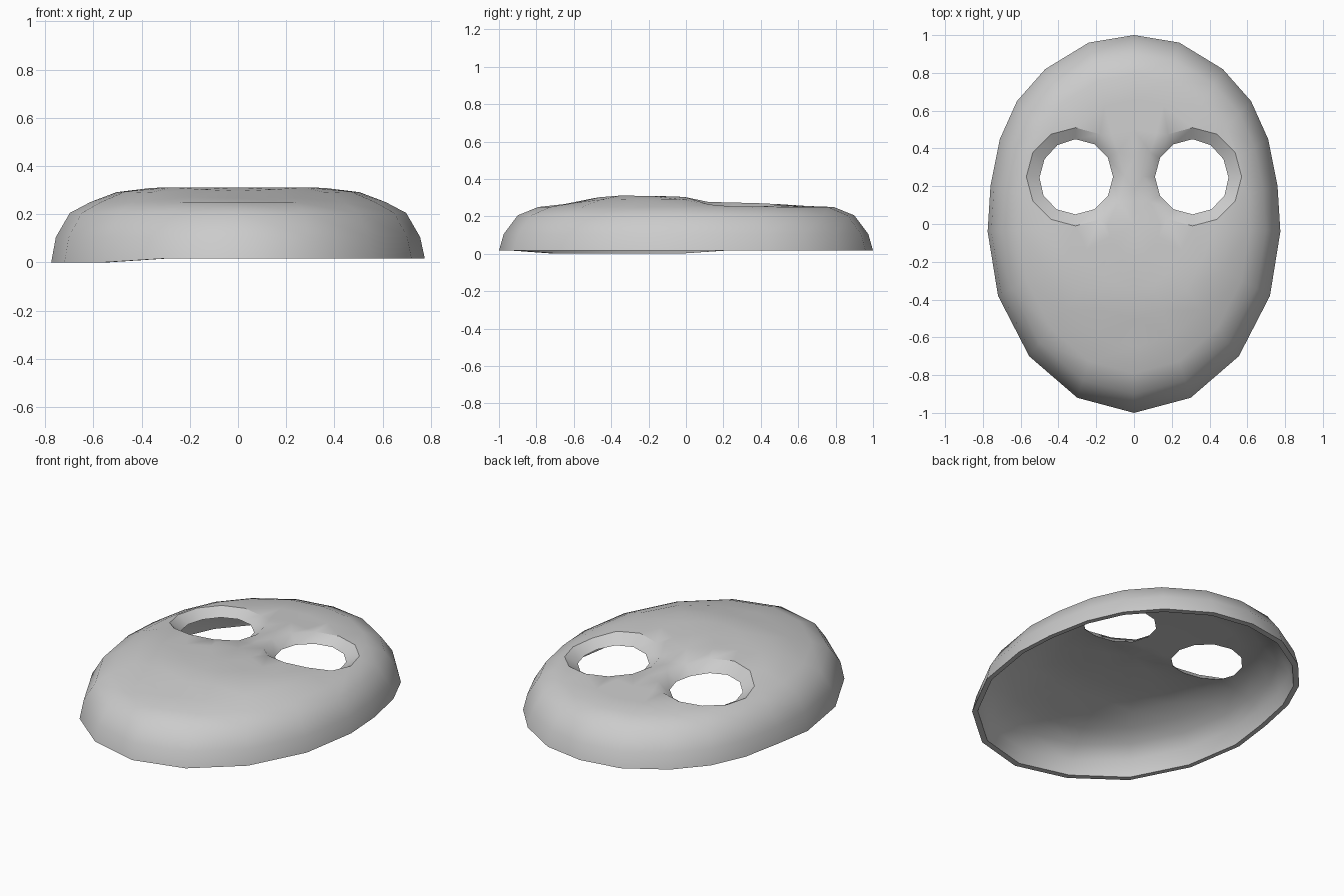
import bpy, bmesh, math
from mathutils import Vector
from mathutils.geometry import delaunay_2d_cdt

if "Cube" in bpy.data.objects:
    bpy.data.objects.remove(bpy.data.objects["Cube"])

# Mask outline: right half from top to chin, then mirrored
HALF = [(0, 1), (.24, .96), (.47, .82), (.62, .65), (.71, .45), (.76, .20),
        (.775, -.04), (.72, -.38), (.555, -.70), (.30, -.92), (0, -1)]
OUTLINE = [Vector(p) for p in HALF + [(-x, y) for x, y in HALF[-2:0:-1]]]
N, EYE_N = len(OUTLINE), 12
EYES = [Vector((-.31, .25)), Vector((.31, .25))]
CREST = [(-1, .23), (-.78, .25), (-.4, .312), (-.02, .306), (.12, .277),
         (.4, .27), (.75, .252), (1, .24)]          # centre-line height by y
EDGE = [(.79, .25), (.90, .205), (.975, .105), (1, .016)]  # rim height by scale


def interp(table, t):
    for (a, u), (b, v) in zip(table, table[1:]):
        if t <= b:
            return u + (v - u) * max(0, (t - a) / (b - a))
    return table[-1][1]


def gauge(p):
    """Scale of the outline that passes through p (0 centre, 1 rim)."""
    best = 0
    for a, b in zip(OUTLINE, OUTLINE[1:] + OUTLINE[:1]):
        n = Vector((b.y - a.y, a.x - b.x))
        best = max(best, n.dot(p) / n.dot(a))
    return best


def height(p):
    s = gauge(p)
    if s >= .79:
        return interp(EDGE, s)
    t = min(1, (.79 - s) / .29)
    return .25 + (interp(CREST, p.y) - .25) * (1 - (1 - t) ** 2)


def sheet(bm, shrink, drop, eye_r):
    """One skin of the mask; returns its rim and eye-hole loops."""
    pts = [p.copy() for p in OUTLINE]
    loops = [list(range(N))]
    for c in EYES:
        loops.append(list(range(len(pts), len(pts) + EYE_N)))
        pts += [c + eye_r * Vector((math.cos(2 * math.pi * i / EYE_N),
                                    math.sin(2 * math.pi * i / EYE_N)))
                for i in range(EYE_N)]
    rings = [list(range(len(pts) + k * N, len(pts) + (k + 1) * N)) for k in range(3)]
    pts += [p * s for s in (.975, .90, .79) for p in OUTLINE]
    inner = [p * s for s in (.65, .5, .35, .18) for p in OUTLINE]
    inner += [Vector((0, 0)), Vector((0, .12)), Vector((0, .28))]
    pts += [p for p in inner if all((p - c).length > eye_r + .03 for c in EYES)]
    edges = [(l[i], l[(i + 1) % len(l)]) for l in loops + rings for i in range(len(l))]
    co, _, faces, orig, _, _ = delaunay_2d_cdt(pts, edges, [], 0, 1e-5)
    verts, lookup = [], {}
    for p, src in zip(co, orig):
        s = gauge(p)
        k = 1 - (1 - shrink) * max(0, min(1, (s - .6) / .2))
        z = height(p) - drop * min(1, (1 - s) / .1)
        if s > .99 and p.x < -.5 and p.y < .1:   # rim dips on one side
            z = 0
        v = bm.verts.new((p.x * k, p.y * k, z))
        verts.append(v)
        for i in src:
            lookup[i] = v
    for f in faces:
        mid = sum((co[i] for i in f), Vector((0, 0))) / len(f)
        if all((mid - c).length > eye_r * .96 for c in EYES):
            bm.faces.new([verts[i] for i in f])
    return [[lookup[i] for i in l] for l in loops]


# Outer and inner skins, joined along the rim and the bevelled eye holes
bm = bmesh.new()
outer = sheet(bm, 1, 0, .26)
inner = sheet(bm, .965, .047, .199)
for a, b in zip(outer, inner):
    for i in range(len(a)):
        j = (i + 1) % len(a)
        bm.faces.new((a[i], a[j], b[j], b[i]))
bmesh.ops.delete(bm, geom=[v for v in bm.verts if not v.link_faces], context='VERTS')
bmesh.ops.recalc_face_normals(bm, faces=bm.faces)

# Crisp eye rims, left soft towards the nose
for ring, c in zip(outer[1:], EYES):
    for i in range(EYE_N):
        e = bm.edges.get((ring[i], ring[(i + 1) % EYE_N]))
        mid = (e.verts[0].co + e.verts[1].co) / 2
        if abs(mid.x) > abs(c.x) - .16:
            e.smooth = False

mesh = bpy.data.meshes.new("face_mask")
bm.to_mesh(mesh)
bm.free()
mask = bpy.data.objects.new("face_mask", mesh)
bpy.context.collection.objects.link(mask)
bpy.context.view_layer.objects.active = mask
mask.select_set(True)
bpy.ops.object.shade_smooth_by_angle(angle=math.radians(40), keep_sharp_edges=True)
